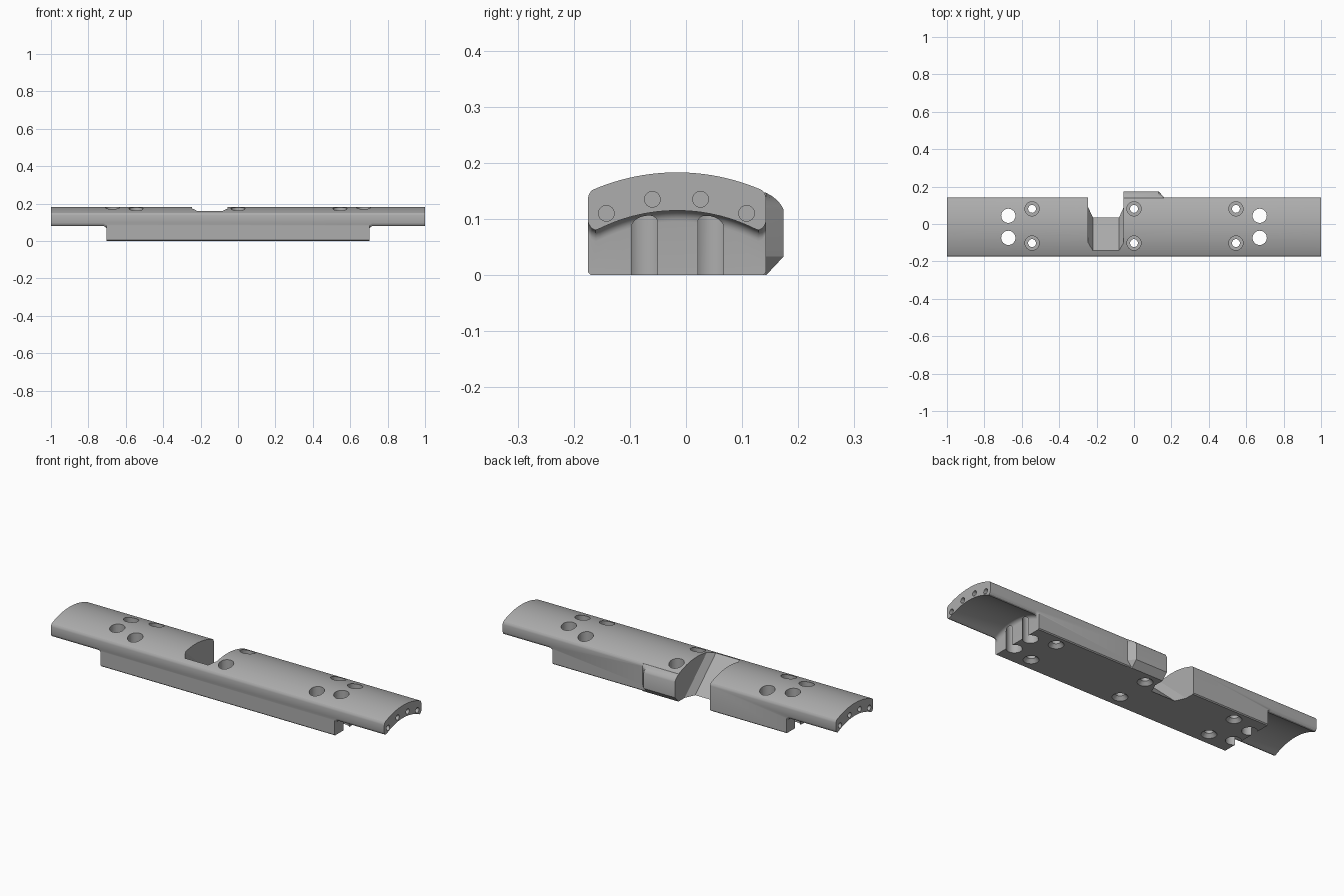
import bpy, bmesh, math
from mathutils import Matrix, Vector

old = bpy.data.objects.get("Cube")
if old:
    bpy.data.objects.remove(old, do_unlink=True)

CY = -0.016          # y of the body's centre plane
HALF = 0.159         # half width of the body

metal = bpy.data.materials.new("grey metal")
metal.use_nodes = True
grey = (0.42, 0.42, 0.42, 1)
metal.diffuse_color = grey
metal.node_tree.nodes["Principled BSDF"].inputs["Base Color"].default_value = grey


def loft(name, rings):
    """Closed solid through rings of (x, y, z) points."""
    bm = bmesh.new()
    loops = [[bm.verts.new(p) for p in ring] for ring in rings]
    for a, b in zip(loops, loops[1:]):
        for i in range(len(a)):
            j = (i + 1) % len(a)
            bm.faces.new((a[i], a[j], b[j], b[i]))
    bm.faces.new(loops[0])
    bm.faces.new(loops[-1])
    bmesh.ops.recalc_face_normals(bm, faces=bm.faces)
    mesh = bpy.data.meshes.new(name)
    bm.to_mesh(mesh)
    bm.free()
    mesh.materials.append(metal)
    ob = bpy.data.objects.new(name, mesh)
    bpy.context.collection.objects.link(ob)
    return ob


def section(x, pts):
    return [(x, y, z) for y, z in pts]


def pin(name, start, axis, r1, r2, length):
    """Round cutter running from start along axis."""
    turn = Vector(axis).to_track_quat('Z', 'Y')
    def ring(r, h):
        return [Vector(start) + turn @ Vector((r * math.cos(a), r * math.sin(a), h))
                for a in (math.tau * i / 32 for i in range(32))]
    return loft(name, [ring(r1, 0), ring(r2, length)])


def boolean(ob, tool, operation='DIFFERENCE'):
    mod = ob.modifiers.new("boolean", 'BOOLEAN')
    mod.operation, mod.solver, mod.object = operation, 'EXACT', tool
    bpy.context.view_layer.objects.active = ob
    bpy.ops.object.modifier_apply(modifier=mod.name)
    bpy.data.objects.remove(tool, do_unlink=True)


def arc(radius, top, reach, n=28):
    """Shallow arch across the width."""
    out = []
    for i in range(n + 1):
        d = -reach + 2 * reach * i / n
        out.append((CY + d, top - radius + math.sqrt(radius ** 2 - d * d)))
    return out


def mirrored(half, middle):
    """Left half points, the arch, then the same points mirrored."""
    return ([(CY - d, z) for d, z in half] + middle
            + [(CY + d, z) for d, z in reversed(half)])


# Arched body
outline = mirrored([(0.154, 0), (HALF, 0.005), (HALF, 0.136), (0.157, 0.144),
                    (0.152, 0.151)], arc(0.379, 0.183, 0.144))
body = loft("handguard_body", [section(-1, outline), section(1, outline)])

# Side tab with a chamfered end
tab = [(0.1, 0), (0.143, 0), (0.174, 0.033), (0.174, 0.116), (0.17, 0.124),
       (0.163, 0.133), (0.153, 0.141), (0.142, 0.147), (0.1, 0.15)]
flush = [(min(y, 0.1425 + (y - 0.14) * 0.01), z) for y, z in tab]
boolean(body, loft("side_tab", [section(-0.1, tab), section(0.132, tab),
                                section(0.16, flush)]), 'UNION')

# Hollow undersides of both ends, with a fillet against the block
under = mirrored([(0.25, -0.05), (0.25, 0.1), (HALF + 0.001, 0.1), (0.157, 0.09),
                  (0.152, 0.083), (0.145, 0.08)], arc(0.311, 0.115, 0.137))
FILLET = 0.02
for side in (-1, 1):
    rings = []
    for i in range(7):
        t = math.pi / 2 * i / 6
        drop = FILLET * (1 - math.sin(t))
        x = 0.702 + FILLET * (1 - math.cos(t))
        rings.append(section(side * x, [(y, z - drop) for y, z in under]))
    rings.append(section(side * 1.1, under))
    boolean(body, loft("end_cutter", rings))

# Sloping notch with chamfered lower corners, open at the back
def notch_ring(y):
    z = 0.16 - (y + 0.14) * 0.16 / 0.175
    return [(-0.245, y, 0.6), (-0.245, y, z + 0.05), (-0.22, y, z),
            (-0.08, y, z), (-0.055, y, z + 0.05), (-0.055, y, 0.6)]

boolean(body, loft("notch_cutter", [notch_ring(-0.3), notch_ring(0.3)]))

# Counterbored screw holes, flared underneath
for x in (-0.545, 0, 0.545):
    for y in (-0.102, 0.081):
        boolean(body, pin("screw_cutter", (x, y, -0.1), (0, 0, 1), 0.021, 0.021, 0.4))
        boolean(body, pin("head_cutter", (x, y, 0.1), (0, 0, 1), 0.038, 0.038, 0.2))
        boolean(body, pin("flare_cutter", (x, y, -0.01), (0, 0, 1), 0.047, 0.019, 0.03))

# Through holes that break out of the block ends, and blind holes in the end faces
for side in (-1, 1):
    for y in (-0.074, 0.044):
        boolean(body, pin("through_cutter", (side * 0.672, y, -0.1), (0, 0, 1),
                          0.038, 0.038, 0.4))
    for y, z in ((-0.142, 0.11), (-0.06, 0.135), (0.026, 0.135), (0.108, 0.11)):
        boolean(body, pin("end_hole_cutter", (side * 1.05, y, z), (-side, 0, 0),
                          0.014, 0.014, 0.15))

bpy.ops.object.select_all(action='DESELECT')
body.select_set(True)
bpy.context.view_layer.objects.active = body
bpy.ops.object.shade_smooth_by_angle(angle=math.radians(28))
